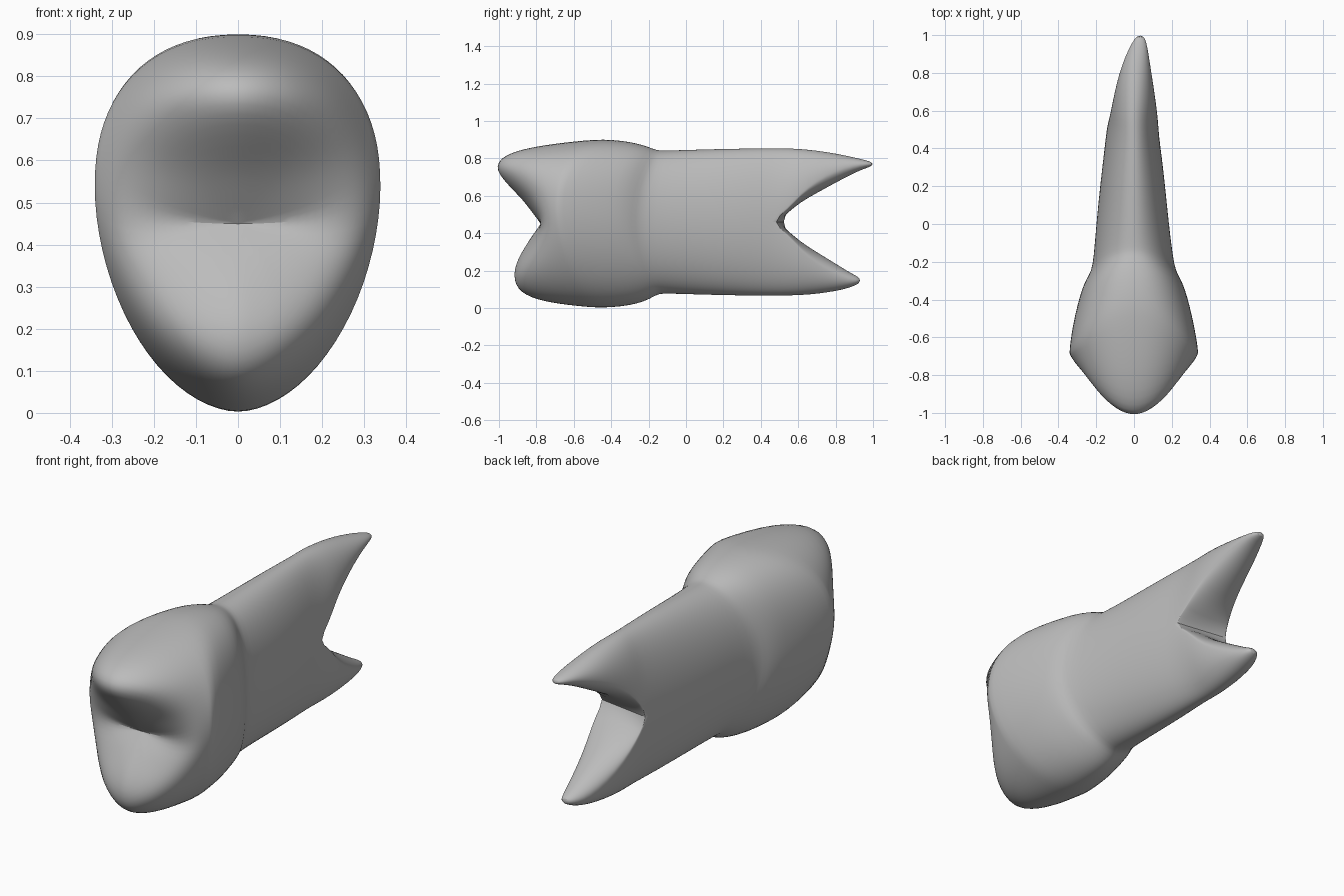
import bpy, bmesh
from math import sin, cos, pi, radians

if "Cube" in bpy.data.objects:
    bpy.data.objects.remove(bpy.data.objects["Cube"], do_unlink=True)

SEG = 40
HALF = SEG // 2
bm = bmesh.new()


def section(left, right, zb, zt, zc, n_up=2.0, n_low=2.0):
    """Egg shaped outline as (x, z, angle) with its widest point at height zc."""
    pts = []
    for i in range(SEG):
        a = 2 * pi * i / SEG
        c, s = cos(a), sin(a)
        if abs(c) < 1e-6:
            c = 0
        e = 2 / (n_up if s >= 0 else n_low)
        x = (right if c > 0 else -left) * abs(c) ** e
        z = zc + ((zt - zc) if s > 0 else (zb - zc)) * abs(s) ** e
        pts.append((x, z, a))
    return pts


def bridge(a, b):
    for i in range(len(a)):
        j = (i + 1) % len(a)
        bm.faces.new((a[i], a[j], b[j], b[i]))


def interp(table, t):
    for (t0, v0), (t1, v1) in zip(table, table[1:]):
        if t <= t1:
            return v0 + (v1 - v0) * max(0, (t - t0) / (t1 - t0))
    return table[-1][1]


# Chewing surface: centre line depth by height, two cusps and a valley
CUSPS = [(0.0, -0.925), (0.19, -0.925), (0.26, -0.9), (0.37, -0.835), (0.45, -0.775),
         (0.58, -0.875), (0.67, -0.965), (0.75, -1.03), (0.9, -1.04)]


def biting_depth(x, z):
    side = min(1, abs(x) / 0.33) ** 1.7
    return interp(CUSPS, z) * (1 - side) - 0.755 * side


CROWN = dict(left=0.346, right=0.344, zb=0.0, zt=0.902, zc=0.54, n_up=2.3, n_low=1.85)
rim = section(**CROWN)
rings = []
centre = bm.verts.new((0, biting_depth(0, 0.45), 0.45))
for s in (0.1, 0.22, 0.35, 0.48, 0.6, 0.7, 0.79, 0.86, 0.91, 0.95, 0.98, 1.0):
    ring = []
    for x, z, a in rim:
        px, pz = x * s, 0.45 + 0.09 * s ** 3 + (z - 0.54) * s
        edge_y = -0.68 + 0.2 * sin(a) ** 2
        power = 11 + 3 * sin(a)
        y = edge_y + (biting_depth(px, pz) - edge_y) * (1 - s ** power)
        ring.append(bm.verts.new((px, y, pz)))
    rings.append(ring)
for i in range(SEG):
    bm.faces.new((centre, rings[0][i], rings[0][(i + 1) % SEG]))

# Crown wall, neck and root trunk: y, bow, left, right, bottom, top, widest height
TRUNK = [(-0.53, 0.13, 0.324, 0.318, 0.001, 0.901, 0.52),
         (-0.43, 0.13, 0.3, 0.294, 0.012, 0.89, 0.5),
         (-0.35, 0.13, 0.278, 0.272, 0.033, 0.87, 0.49),
         (-0.29, 0.125, 0.252, 0.247, 0.064, 0.848, 0.47),
         (-0.25, 0.11, 0.226, 0.222, 0.075, 0.843, 0.46),
         (-0.18, 0.08, 0.214, 0.207, 0.076, 0.843, 0.46),
         (0.0, 0, 0.2, 0.185, 0.073, 0.846, 0.46),
         (0.2, 0, 0.18, 0.165, 0.067, 0.852, 0.46),
         (0.36, 0, 0.161, 0.147, 0.065, 0.854, 0.46),
         (0.48, 0, 0.144, 0.134, 0.066, 0.854, 0.46)]
for y, bow, left, right, zb, zt, zc in TRUNK:
    n = (2.25, 1.85) if y < -0.3 else (2.0, 2.0)
    slant = 0.03 if y == 0.48 else 0
    rings.append([bm.verts.new((x, y + bow * sin(a) ** 2 - slant * cos(a), z))
                  for x, z, a in section(left, right, zb, zt, zc, *n)])
for a, b in zip(rings, rings[1:]):
    bridge(a, b)

# Saddle line where the root divides, running from right to left
end = rings[-1]
saddle = [bm.verts.new(end[0].co.lerp(end[HALF].co, (1 - cos(pi * k / HALF)) / 2))
          for k in range(1, HALF)]
upper = end[:HALF + 1] + saddle[::-1]
lower = [end[0]] + saddle + end[HALF:]

# Root prongs: y, centre x, half width, outer height, inner height, widest fraction
UPPER = [(0.55, -0.003, 0.13, 0.854, 0.512, 0.06), (0.61, 0, 0.12, 0.851, 0.565, 0.16),
         (0.7, 0.003, 0.105, 0.842, 0.615, 0.3), (0.8, 0.007, 0.085, 0.826, 0.67, 0.42),
         (0.9, 0.018, 0.059, 0.805, 0.723, 0.5), (0.96, 0.028, 0.038, 0.79, 0.747, 0.5),
         (0.998, 0.033, 0.018, 0.779, 0.76, 0.5)]
LOWER = [(0.55, -0.003, 0.13, 0.066, 0.41, 0.06), (0.61, 0, 0.12, 0.068, 0.355, 0.16),
         (0.7, 0.003, 0.102, 0.075, 0.298, 0.3), (0.8, 0.008, 0.077, 0.09, 0.237, 0.42),
         (0.87, 0.015, 0.054, 0.107, 0.193, 0.5), (0.91, 0.02, 0.035, 0.123, 0.172, 0.5),
         (0.93, 0.025, 0.018, 0.137, 0.158, 0.5)]
for prev, table in ((upper, UPPER), (lower, LOWER)):
    for y, cx, w, outer, inner, f in table:
        zb, zt = min(outer, inner), max(outer, inner)
        zc = inner + (outer - inner) * f
        ring = [bm.verts.new((cx + x, y, z)) for x, z, a in section(w, w, zb, zt, zc)]
        bridge(prev, ring)
        prev = ring
    bm.faces.new(prev)

bmesh.ops.recalc_face_normals(bm, faces=bm.faces)
mesh = bpy.data.meshes.new("tooth")
bm.to_mesh(mesh)
bm.free()
tooth = bpy.data.objects.new("tooth", mesh)
bpy.context.collection.objects.link(tooth)

# Plain grey enamel
grey = bpy.data.materials.new("enamel grey")
grey.use_nodes = True
colour = (0.5, 0.5, 0.5, 1)
grey.diffuse_color = colour
grey.node_tree.nodes["Principled BSDF"].inputs["Base Color"].default_value = colour
mesh.materials.append(grey)

# Smooth finish
smooth = tooth.modifiers.new("smooth", 'SUBSURF')
smooth.levels = smooth.render_levels = 1
bpy.context.view_layer.objects.active = tooth
tooth.select_set(True)
bpy.ops.object.shade_smooth_by_angle(angle=radians(50))
